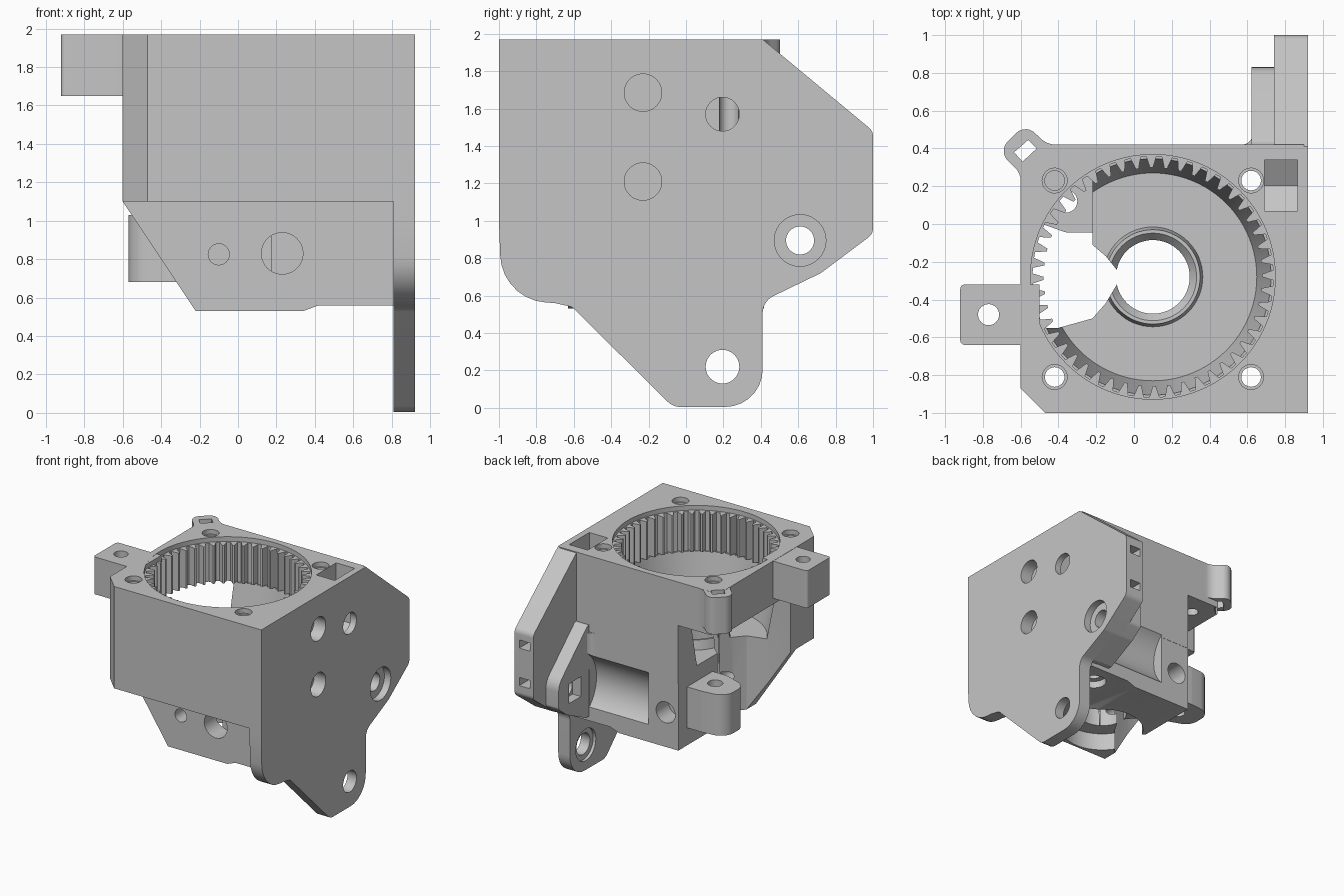
import bpy, bmesh
from math import sin, cos, pi, radians
from mathutils import Vector

if "Cube" in bpy.data.objects:
    bpy.data.objects.remove(bpy.data.objects["Cube"])

grey = bpy.data.materials.new("plain_grey")
grey.use_nodes = True
COLOUR = (0.56, 0.56, 0.56, 1)
grey.diffuse_color = COLOUR
grey.node_tree.nodes["Principled BSDF"].inputs["Base Color"].default_value = COLOUR


def fillet(corners, steps=7):
    """Polygon with exact arcs at corners given as (u, v, radius)."""
    out, n = [], len(corners)
    for i, c in enumerate(corners):
        p = Vector(c[:2])
        r = c[2] if len(c) > 2 else 0
        if not r:
            out.append(tuple(p))
            continue
        a = (Vector(corners[i - 1][:2]) - p).normalized()
        b = (Vector(corners[(i + 1) % n][:2]) - p).normalized()
        half = a.angle(b) / 2
        t, w = r * cos(half) / sin(half), sin(half)
        for k in range(steps + 1):
            s = k / steps
            f, g, h = (1 - s) ** 2, 2 * s * (1 - s) * w, s * s
            out.append(tuple((f * (p + a * t) + g * p + h * (p + b * t)) / (f + g + h)))
    return out


def circle(u, v, r, n=40):
    return [(u + r * cos(2 * pi * i / n), v + r * sin(2 * pi * i / n)) for i in range(n)]


def rect(u0, v0, u1, v1):
    return [(u0, v0), (u1, v0), (u1, v1), (u0, v1)]


def place(axis, p, d):
    return {"x": (d, p[0], p[1]), "y": (p[0], d, p[1]), "z": (p[0], p[1], d)}[axis]


def loft(name, axis, pts0, d0, pts1, d1):
    """Solid between two matching outlines along an axis."""
    bm = bmesh.new()
    lo = [bm.verts.new(place(axis, p, d0)) for p in pts0]
    hi = [bm.verts.new(place(axis, p, d1)) for p in pts1]
    n = len(lo)
    bm.faces.new(lo)
    bm.faces.new(hi[::-1])
    for i in range(n):
        bm.faces.new((lo[i], hi[i], hi[(i + 1) % n], lo[(i + 1) % n]))
    bmesh.ops.recalc_face_normals(bm, faces=bm.faces)
    mesh = bpy.data.meshes.new(name)
    bm.to_mesh(mesh)
    bm.free()
    mesh.materials.append(grey)
    ob = bpy.data.objects.new(name, mesh)
    bpy.context.collection.objects.link(ob)
    return ob


def prism(name, axis, pts, d0, d1):
    return loft(name, axis, pts, d0, pts, d1)


def combine(target, tools, operation):
    for tool in tools:
        m = target.modifiers.new(tool.name, "BOOLEAN")
        m.object, m.operation, m.solver = tool, operation, "EXACT"
    mesh = bpy.data.meshes.new_from_object(
        target.evaluated_get(bpy.context.evaluated_depsgraph_get()))
    target.modifiers.clear()
    target.data = mesh
    for tool in tools:
        bpy.data.objects.remove(tool)


def cut(axis, pts, d0, d1):
    return prism("cutter", axis, pts, d0, d1)


CX, CY = 0.1, -0.28

# Upper box with one chamfered corner
housing = prism("gear_housing", "z", [
    (-0.6, -0.87), (-0.47, -1), (0.9, -1), (0.9, 0.42), (-0.6, 0.42)], 1.1, 1.97)
# Lower block
lower = prism("lower_block", "y", [
    (-0.6, 1.2), (-0.6, 1.1), (-0.22, 0.53), (0.34, 0.53), (0.42, 0.56), (0.9, 0.56), (0.9, 1.2)],
    -0.63, 0.418)

# Everything left of the drive shaft is open below the gear ring
left_cuts = [
    cut("z", [(-0.8, -0.04), (-0.22, -0.04), (-0.22, -0.11), (-0.15, -0.17), (-0.085, -0.25),
              (-0.085, -0.31), (-0.15, -0.42), (-0.22, -0.5), (-0.4, -0.55), (-0.8, -0.55)], 0.3, 1.6),
    cut("z", rect(-0.8, -0.06, -0.22, 0.6), 0.3, 1.599)]

# Gear ring cavity with teeth, entry bevel and tapered lower wall
teeth, N = [], 48
for i in range(N):
    for frac, r in ((0, 0.578), (0.2, 0.578), (0.42, 0.637), (0.78, 0.637)):
        a = 2 * pi * (i + frac) / N
        teeth.append((CX + r * cos(a), CY + r * sin(a)))
cavity = [
    cut("z", teeth, 1.59, 1.95),
    cut("z", circle(CX, CY, 0.648, 96), 1.93, 2.1),
    loft("cutter", "z", circle(CX, CY, 0.55, 96), 1.16, circle(CX, CY, 0.628, 96), 1.605)]
combine(housing, [lower], "UNION")
combine(housing, cavity, "DIFFERENCE")

# Bearing collar on the cavity floor
collar = loft("bearing_collar", "z", circle(CX, CY, 0.275, 64), 1.1, circle(CX, CY, 0.25, 64), 1.24)
combine(housing, [collar], "UNION")
combine(housing, left_cuts, "DIFFERENCE")

# Side plate, rear wing, hinge boss
plate_outline = fillet([
    (-1, 1.97), (0.41, 1.97), (1, 1.48, 0.06), (1, 0.93, 0.06), (0.72, 0.72, 0.1),
    (0.41, 0.57, 0.1), (0.41, 0.005, 0.2), (-0.07, 0.005, 0.1), (-0.61, 0.54, 0.05),
    (-0.7, 0.56), (-0.985, 0.58, 0.26), (-1, 1.0)])
wing_outline = fillet([
    (0.3, 1.97), (0.41, 1.97), (1, 1.48, 0.06), (1, 0.93, 0.06), (0.72, 0.72, 0.1),
    (0.46, 0.595), (0.3, 0.595)])
boss_outline = fillet([
    (0.3, 1.38), (0.44, 1.38, 0.03), (0.83, 1.02, 0.14), (0.83, 0.81, 0.04), (0.72, 0.725, 0.1),
    (0.46, 0.6), (0.3, 0.6)])
# Tab with screw hole, corner ear, idler lug
parts = [
    prism("side_plate", "x", plate_outline, 0.81, 0.92),
    prism("rear_wing", "x", wing_outline, 0.742, 0.915),
    prism("hinge_boss", "x", boss_outline, 0.622, 0.8),
    prism("boss_web", "z", fillet([
        (0.54, 0.4), (0.54, 0.42), (0.63, 0.42, 0.06), (0.63, 0.5), (0.66, 0.5), (0.66, 0.4)]), 1.0, 1.32),
    prism("side_tab", "z", fillet([
        (-0.5, -0.64), (-0.92, -0.64, 0.025), (-0.92, -0.32, 0.025), (-0.5, -0.32)]), 1.65, 1.968),
    prism("corner_ear", "z", fillet([
        (-0.5, 0.2), (-0.6, 0.2), (-0.6, 0.27, 0.1), (-0.72, 0.385, 0.07), (-0.575, 0.53, 0.07),
        (-0.46, 0.42, 0.12), (-0.38, 0.42), (-0.38, 0.3)]), 1.655, 1.969),
    prism("idler_lug", "z", fillet([
        (-0.15, -0.045), (-0.36, -0.045, 0.1), (-0.57, 0.03, 0.12), (-0.57, 0.28, 0.12),
        (-0.36, 0.3, 0.1), (-0.15, 0.3)]), 0.68, 1.03)]
combine(housing, parts, "UNION")

# Drive shaft bore, collar bevel, bottom recess
cuts = [
    cut("z", circle(CX, CY, 0.195, 64), 0.3, 1.5),
    loft("cutter", "z", circle(CX, CY, 0.19, 64), 1.19, circle(CX, CY, 0.24, 64), 1.25),
    cut("z", circle(CX, CY, 0.33, 64), 0.3, 0.68)]
# Vertical screw holes with small countersinks; one stops above the lug
for x, y, bottom in ((-0.42, -0.81, 0.3), (0.62, -0.81, 0.3), (0.62, 0.23, 0.3), (-0.42, 0.23, 1.4)):
    cuts.append(cut("z", circle(x, y, 0.052, 24), bottom, 2.1))
    cuts.append(cut("z", circle(x, y, 0.066, 24), 1.93, 2.1))
cuts += [
    cut("z", circle(0.62, 0.23, 0.1, 32), 0.3, 0.62),
    cut("z", circle(-0.77, -0.48, 0.056, 24), 1.5, 2.1),
    cut("z", circle(-0.36, 0.12, 0.06, 24), 0.5, 1.1),
    cut("z", [(-0.635, 0.38), (-0.59, 0.33), (-0.515, 0.4), (-0.56, 0.445)], 1.5, 2.1)]
# Square pocket with V shaped floor
cuts.append(cut("x", [(0.07, 2.1), (0.07, 1.49), (0.205, 1.41), (0.34, 1.49), (0.34, 2.1)], 0.69, 0.865))
# Side plate holes: (y, z, radius, inner x)
for y, z, r, x in ((-0.23, 1.685, 0.1, 0.81), (-0.23, 1.21, 0.1, 0.81), (0.195, 1.57, 0.09, 0.62),
                   (0.195, 0.22, 0.09, 0.7), (0.61, 0.895, 0.075, 0.5), (0.61, 0.895, 0.138, 0.86)):
    cuts.append(cut("x", circle(y, z, r), x, 1.1))
cuts += [
    cut("x", circle(0.195, 0.22, 0.135), 0.7, 0.835),
    cut("x", rect(0.53, 0.81, 0.69, 0.98), 0.5, 0.7),
    # Hinge groove in the back wall
    cut("x", circle(0.62, 0.9, 0.3, 64), 0.06, 0.621),
    # Filament path and front socket
    cut("y", circle(-0.1, 0.825, 0.055, 24), -1.2, 0.6),
    cut("y", circle(-0.1, 0.825, 0.09, 32), 0.25, 0.6),
    cut("y", circle(0.23, 0.83, 0.108), -0.8, -0.46)]
# Nut slots in the rear edge
for z in (1.37, 1.05):
    cuts.append(cut("y", rect(0.775, z - 0.035, 0.875, z + 0.035), 0.85, 1.1))
combine(housing, cuts, "DIFFERENCE")

# Crisp edges, smooth bores
bpy.ops.object.select_all(action="DESELECT")
housing.select_set(True)
bpy.context.view_layer.objects.active = housing
bpy.ops.object.shade_smooth_by_angle(angle=radians(25))
